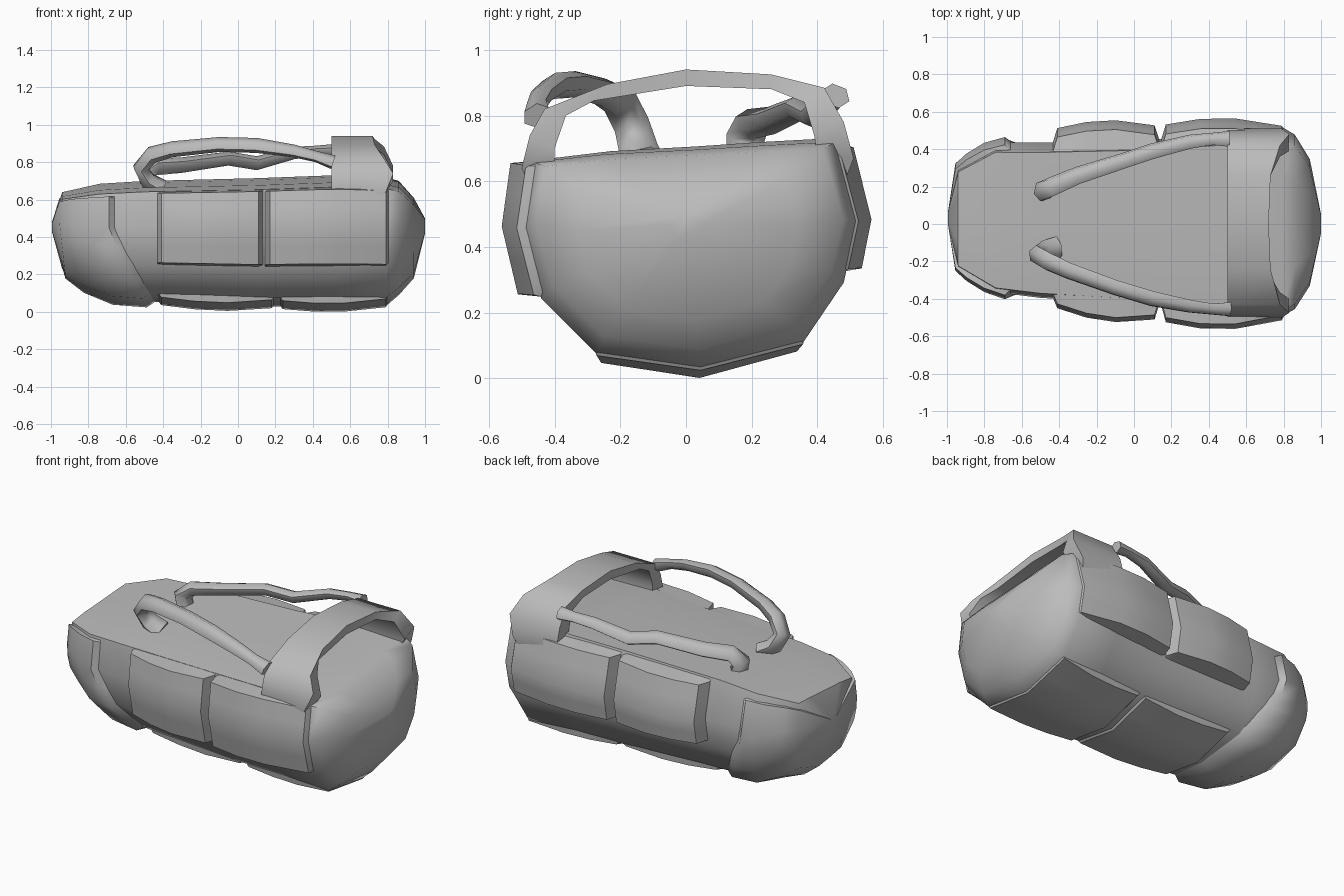
import bpy, bmesh, math
from mathutils import Vector

if "Cube" in bpy.data.objects:
    bpy.data.objects.remove(bpy.data.objects["Cube"])

grey = bpy.data.materials.new("grey fabric")
grey.use_nodes = True
grey.diffuse_color = (0.5, 0.5, 0.5, 1)
grey.node_tree.nodes["Principled BSDF"].inputs["Base Color"].default_value = (0.5, 0.5, 0.5, 1)

# Cross-section of the bag (y, z), from the bottom round the front side
PROFILE = [(0.09, 0), (-0.55, 0.065), (-0.89, 0.31), (-1, 0.62), (-0.94, 0.91), (-0.5, 0.945),
           (0.05, 0.965), (0.5, 0.985), (0.92, 1), (1.05, 0.65), (0.97, 0.38), (0.72, 0.115)]
# Stations along the bag: x, centre y, half width, bottom z, top z
STATIONS = [(-0.995, 0.03, 0.03, 0.43, 0.48), (-0.94, 0.03, 0.27, 0.23, 0.64),
            (-0.74, 0.025, 0.39, 0.075, 0.685), (-0.5, 0.01, 0.405, 0.055, 0.7),
            (0.1, 0, 0.43, 0.03, 0.715), (0.5, 0, 0.46, 0.03, 0.73), (0.79, 0, 0.495, 0.03, 0.72),
            (0.86, 0, 0.455, 0.09, 0.7), (0.94, 0, 0.33, 0.18, 0.61), (1, 0, 0.05, 0.42, 0.5)]


def lerp(a, b, t):
    return [p + (q - p) * t for p, q in zip(a, b)]


def surface(x, u):
    """Point on the bag at station x and profile position u."""
    x = min(max(x, STATIONS[0][0]), STATIONS[-1][0])
    for a, b in zip(STATIONS, STATIONS[1:]):
        if x <= b[0]:
            break
    _, cy, half, low, high = lerp(a, b, (x - a[0]) / (b[0] - a[0]))
    i = math.floor(u)
    py, pz = lerp(PROFILE[i % 12], PROFILE[(i + 1) % 12], u - i)
    return Vector((x, cy + py * half, low + pz * (high - low)))


def skin(name, rows, closed=True, angle=50):
    """Mesh over rows of points; closed rows form a capped tube."""
    bm = bmesh.new()
    grid = [[bm.verts.new(p) for p in row] for row in rows]
    n = len(rows[0])
    for a, b in zip(grid, grid[1:]):
        for j in range(n if closed else n - 1):
            k = (j + 1) % n
            bm.faces.new((a[j], a[k], b[k], b[j]))
    if closed:
        bm.faces.new(grid[0])
        bm.faces.new(grid[-1])
    bmesh.ops.recalc_face_normals(bm, faces=bm.faces)
    if not closed:
        middle = Vector((sum(v.co.x for v in bm.verts) / len(bm.verts), 0, 0.37))
        facing = sum(f.normal.dot(f.calc_center_median() - middle) * f.calc_area() for f in bm.faces)
        if facing < 0:
            bmesh.ops.reverse_faces(bm, faces=bm.faces)
    mesh = bpy.data.meshes.new(name)
    bm.to_mesh(mesh)
    bm.free()
    mesh.materials.append(grey)
    obj = bpy.data.objects.new(name, mesh)
    bpy.context.collection.objects.link(obj)
    bpy.ops.object.select_all(action='DESELECT')
    obj.select_set(True)
    bpy.context.view_layer.objects.active = obj
    bpy.ops.object.shade_smooth_by_angle(angle=math.radians(angle))


def padded_panel(name, x0, x1, us, direction, start, bulge, end):
    """Raised panel on the bag with sloped borders sunk into it."""
    line = [us[0] - 0.06] + us + [us[-1] + 0.06]
    rows = []
    for t in (-1, 0, 0.3, 0.6, 1, 2):
        s = min(max(t, 0), 1)
        border = t < 0 or t > 1
        x = x0 + (x1 - x0) * s + (0.03 * (1 if t > 1 else -1) if border else 0)
        depth = start + (end - start) * s + bulge * math.sin(math.pi * s)
        rows.append([surface(x, u) + Vector(direction)
                     * (-0.02 if border or j in (0, len(line) - 1) else depth)
                     for j, u in enumerate(line)])
    skin(name, rows, closed=False, angle=40)


# Main body
skin("bag_body", [[surface(s[0], j) for j in range(12)] for s in STATIONS])

# Side pockets and base pads
front = [2.05, 2.5, 3, 3.5, 3.95]
back = [8.1, 8.5, 9, 9.4, 9.78]
base = [11, 11.5, 12, 12.5, 13]
padded_panel("front_pocket_small", -0.41, 0.11, front, (0, -1, 0), 0.05, 0.04, 0.08)
padded_panel("front_pocket_large", 0.17, 0.79, front, (0, -1, 0), 0.09, 0.05, 0.02)
padded_panel("back_pocket_small", -0.41, 0.11, back, (0, 1, 0), 0.075, 0.035, 0.075)
padded_panel("back_pocket_large", 0.17, 0.79, back, (0, 1, 0), 0.075, 0.045, 0.005)
padded_panel("base_pad_small", -0.41, 0.18, base, (0, 0, -1), 0.015, 0.02, 0.01)
padded_panel("base_pad_large", 0.24, 0.79, base, (0, 0, -1), 0.015, 0.02, 0.005)

# End cap wrapping the sides and bottom, with a slanted rim, flush at the tip
cap_us = [8.25] + [9 + 0.5 * k for k in range(13)] + [15.85]
tip = STATIONS[0][0]
cap_rows = []
for t in (0, 0.16, 0.35, 0.65, 1, 1.1):
    row = []
    for j, u in enumerate([cap_us[0] - 0.1] + cap_us + [cap_us[-1] + 0.1]):
        height = surface(-0.6, u).z
        rim = -0.68 + 0.21 * min(max((0.43 - height) / 0.38, 0), 1)
        p = surface(tip + (rim - tip) * t, u)
        out = Vector((0, p.y - 0.03, p.z - 0.455)).normalized() + Vector((-0.35, 0, 0))
        sunk = t > 1 or j in (0, len(cap_us) + 1)
        row.append(p + out * (-0.02 if sunk else 0.03) * min(1, t / 0.16))
    cap_rows.append(row)
skin("end_cap", cap_rows, closed=False)

# Carry arch: outer (y, z), inner (y, z), right edge x
ARCH = [((-0.45, 0.54), (-0.38, 0.54), 0.74), ((-0.5, 0.64), (-0.4, 0.64), 0.79),
        ((-0.475, 0.74), (-0.4, 0.7), 0.83), ((-0.43, 0.82), (-0.365, 0.8), 0.78),
        ((-0.24, 0.895), (-0.28, 0.845), 0.73), ((0, 0.94), (0, 0.89), 0.72),
        ((0.26, 0.925), (0.26, 0.88), 0.73), ((0.42, 0.885), (0.36, 0.84), 0.78),
        ((0.48, 0.78), (0.39, 0.74), 0.83), ((0.51, 0.67), (0.4, 0.67), 0.79),
        ((0.46, 0.54), (0.39, 0.54), 0.74)]
skin("carry_arch", [[(0.5, *o), (right, *o), (right, *i), (0.5, *i)] for o, i, right in ARCH],
     angle=60)


def strap_handle(name, path):
    """Soft six-sided tube through (x, y, z, radius)."""
    points = [Vector(p[:3]) for p in path]
    rows = []
    side = Vector((0.3, 1, 0))
    for k, (p, spec) in enumerate(zip(points, path)):
        tangent = (points[min(k + 1, len(points) - 1)] - points[max(k - 1, 0)]).normalized()
        side = (side - tangent * side.dot(tangent)).normalized()
        up = tangent.cross(side)
        rows.append([p + spec[3] * (side * math.cos(a) + up * math.sin(a) * 0.8)
                     for a in (math.tau * j / 6 for j in range(6))])
    skin(name, rows, angle=65)


# Shoulder handles: the front one arched, the back one slack
strap_handle("front_handle", [(-0.41, -0.13, 0.66, 0.065), (-0.48, -0.145, 0.7, 0.06),
                              (-0.52, -0.165, 0.77, 0.055), (-0.46, -0.2, 0.84, 0.055),
                              (-0.35, -0.25, 0.87, 0.05), (-0.1, -0.34, 0.895, 0.047),
                              (0.1, -0.4, 0.89, 0.047), (0.3, -0.44, 0.86, 0.04),
                              (0.42, -0.455, 0.83, 0.035), (0.51, -0.455, 0.8, 0.045)])
strap_handle("back_handle", [(-0.47, 0.18, 0.66, 0.06), (-0.49, 0.18, 0.73, 0.06),
                             (-0.44, 0.2, 0.775, 0.055), (-0.3, 0.26, 0.785, 0.05),
                             (-0.05, 0.34, 0.82, 0.045), (0.1, 0.39, 0.795, 0.045),
                             (0.3, 0.44, 0.85, 0.04), (0.42, 0.455, 0.86, 0.035),
                             (0.51, 0.455, 0.86, 0.045)])
